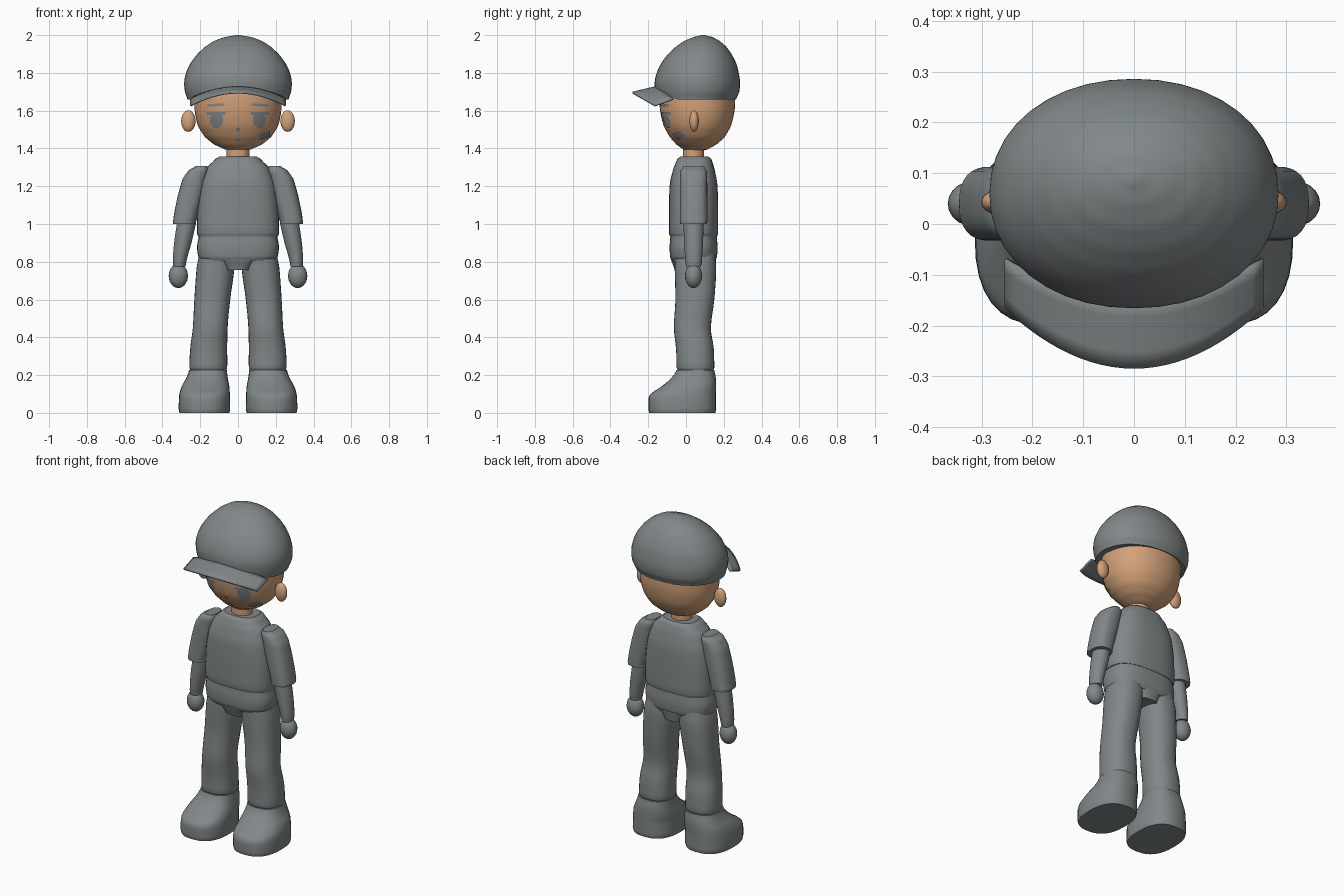
import bpy, bmesh, math
from mathutils import Vector
from mathutils.bvhtree import BVHTree

cube = bpy.data.objects.get("Cube")
if cube:
    bpy.data.objects.remove(cube, do_unlink=True)


def material(name, rgb):
    m = bpy.data.materials.new(name)
    m.use_nodes = True
    m.diffuse_color = (*rgb, 1)
    m.node_tree.nodes["Principled BSDF"].inputs["Base Color"].default_value = (*rgb, 1)
    return m


GRAY = material("slate gray", (0.22, 0.245, 0.25))
SKIN = material("warm skin", (0.65, 0.36, 0.19))


def finish(bm, name, mat, angle=40):
    bmesh.ops.recalc_face_normals(bm, faces=bm.faces)
    mesh = bpy.data.meshes.new(name)
    bm.to_mesh(mesh)
    bm.free()
    mesh.materials.append(mat)
    ob = bpy.data.objects.new(name, mesh)
    bpy.context.collection.objects.link(ob)
    bpy.ops.object.select_all(action="DESELECT")
    ob.select_set(True)
    bpy.context.view_layer.objects.active = ob
    bpy.ops.object.shade_smooth_by_angle(angle=math.radians(angle))
    return ob


def spline(a, b, c, d, t):
    """Smooth step from b to c that never overshoots."""
    v = b + 0.5 * t * (c - a + t * (2*a - 5*b + 4*c - d + t * (3*(b - c) + d - a)))
    return min(max(v, min(b, c)), max(b, c))


def loft(name, keys, mat, power=2.0, sides=32, steps=4, side=1, rim=None):
    """Stack rounded rings; keys are (z, centre x, centre y, radius x, radius y)."""
    rows = []
    for i in range(len(keys) - 1):
        a, b, c, d = keys[max(i - 1, 0)], keys[i], keys[i + 1], keys[min(i + 2, len(keys) - 1)]
        for s in range(steps):
            t = s / steps
            rows.append([b[0] + (c[0] - b[0]) * t]
                        + [spline(a[k], b[k], c[k], d[k], t) for k in range(1, 5)])
    rows.append(keys[-1])
    bm = bmesh.new()
    rings = []
    for z, cx, cy, rx, ry in rows:
        ring = []
        for n in range(sides):
            a = math.tau * n / sides
            co, si = math.cos(a), math.sin(a)
            x = rx * math.copysign(abs(co) ** (2 / power), co)
            y = ry * math.copysign(abs(si) ** (2 / power), si)
            p = Vector((side * (cx + x), cy + y, z))
            ring.append(bm.verts.new(rim(p) if rim else p))
        rings.append(ring)
    for lo, hi in zip(rings, rings[1:]):
        for n in range(sides):
            m = (n + 1) % sides
            bm.faces.new((lo[n], lo[m], hi[m], hi[n]))
    bm.faces.new(rings[0])
    bm.faces.new(rings[-1])
    return finish(bm, name, mat)


def ellipsoid(name, centre, radii, mat):
    bm = bmesh.new()
    bmesh.ops.create_uvsphere(bm, u_segments=20, v_segments=14, radius=1)
    bmesh.ops.scale(bm, vec=radii, verts=bm.verts)
    bmesh.ops.translate(bm, vec=centre, verts=bm.verts)
    return finish(bm, name, mat, 80)


# Head and neck
head = loft("head", [
    (1.385, 0, 0.05, 0.03, 0.03), (1.395, 0, 0.05, 0.07, 0.065),
    (1.42, 0, 0.055, 0.125, 0.105), (1.46, 0, 0.06, 0.175, 0.145),
    (1.52, 0, 0.06, 0.212, 0.178), (1.6, 0, 0.06, 0.229, 0.197),
    (1.68, 0, 0.06, 0.228, 0.2), (1.78, 0, 0.06, 0.2, 0.18)], SKIN, 2.1, 40)
loft("neck", [(1.33, 0, 0.04, 0.06, 0.056), (1.42, 0, 0.04, 0.06, 0.056)], SKIN)


# Cap, with its lower edge raised over the forehead
def forehead(p):
    if p.y < -0.03:
        p.z = max(p.z, 1.66 + 0.05 * max(0, 1 - (p.x / 0.24) ** 2))
    return p


loft("cap", [
    (1.66, 0, 0.055, 0.268, 0.21), (1.7, 0, 0.06, 0.281, 0.222),
    (1.75, 0, 0.06, 0.285, 0.226), (1.8, 0, 0.062, 0.275, 0.217),
    (1.85, 0, 0.067, 0.252, 0.199), (1.9, 0, 0.073, 0.215, 0.168),
    (1.94, 0, 0.08, 0.172, 0.132), (1.97, 0, 0.085, 0.125, 0.092),
    (1.99, 0, 0.09, 0.07, 0.05), (2.0, 0, 0.09, 0.012, 0.01)],
    GRAY, 2.1, 40, rim=forehead)

# Curved cap brim
bm = bmesh.new()
grid = []
for i in range(25):
    t = i / 12 - 1
    inner = Vector((t * 0.255, -0.15 + 0.08 * t * t, 1.732 - 0.067 * t * t))
    outer = Vector((t * 0.255, -0.285 + 0.118 * t * t, 1.7 - 0.07 * t * t))
    grid.append([bm.verts.new(inner.lerp(outer, j / 4)) for j in range(5)])
for a, b in zip(grid, grid[1:]):
    for j in range(4):
        bm.faces.new((a[j], a[j + 1], b[j + 1], b[j]))
brim = finish(bm, "cap_brim", GRAY)
solid = brim.modifiers.new("thickness", "SOLIDIFY")
solid.thickness = 0.01

# Face details: thin patches laid on the head surface
head_tree = BVHTree.FromObject(head, bpy.context.evaluated_depsgraph_get())


def patch(name, cx, cz, w, h, tilt=0.0, round_=False, n=6):
    bm = bmesh.new()
    rows = []
    for i in range(n + 1):
        row = []
        for j in range(n + 1):
            u, v = 2 * i / n - 1, 2 * j / n - 1
            if round_:
                u, v = u * math.sqrt(1 - v * v / 2), v * math.sqrt(1 - u * u / 2)
            x = cx + u * w / 2
            z = cz + v * h / 2 + tilt * u * w / 2
            hit, normal, _, _ = head_tree.ray_cast(Vector((x, -1, z)), Vector((0, 1, 0)))
            row.append(bm.verts.new(hit + normal * 0.004))
        rows.append(row)
    for a, b in zip(rows, rows[1:]):
        for j in range(n):
            bm.faces.new((a[j], b[j], b[j + 1], a[j + 1]))
    return finish(bm, name, GRAY)


patch("cheek_patch", 0.14, 1.472, 0.055, 0.03, 0.35)
patch("nose_mark", 0, 1.503, 0.022, 0.02, round_=True)
patch("mouth", 0, 1.447, 0.035, 0.005)

# Torso, hips and crotch
loft("shirt", [
    (0.935, 0, 0.04, 0.212, 0.125), (0.95, 0, 0.04, 0.217, 0.13),
    (1.1, 0, 0.04, 0.213, 0.13), (1.22, 0, 0.04, 0.195, 0.125),
    (1.3, 0, 0.042, 0.163, 0.107), (1.345, 0, 0.044, 0.12, 0.09),
    (1.357, 0, 0.044, 0.1, 0.075)], GRAY, 2.7)
loft("hips", [
    (0.805, 0, 0.04, 0.197, 0.115), (0.825, 0, 0.04, 0.21, 0.124),
    (0.88, 0, 0.04, 0.217, 0.127), (0.945, 0, 0.04, 0.206, 0.122)], GRAY, 2.7)
loft("crotch", [
    (0.757, 0, 0.045, 0.07, 0.105), (0.815, 0, 0.04, 0.103, 0.12)], GRAY, 3)

# Mirrored parts
for label, s in (("left", 1), ("right", -1)):
    loft(label + "_sleeve", [
        (1.0, 0.283, 0.04, 0.061, 0.072), (1.02, 0.281, 0.04, 0.062, 0.073),
        (1.15, 0.252, 0.04, 0.067, 0.073), (1.24, 0.229, 0.04, 0.064, 0.072),
        (1.285, 0.208, 0.04, 0.053, 0.068), (1.307, 0.194, 0.04, 0.032, 0.055)],
        GRAY, 2.5, side=s)
    loft(label + "_forearm", [
        (0.775, 0.31, 0.04, 0.033, 0.04), (0.8, 0.309, 0.04, 0.036, 0.044),
        (0.9, 0.292, 0.04, 0.046, 0.05), (1.03, 0.27, 0.04, 0.051, 0.054)],
        GRAY, side=s)
    ellipsoid(label + "_hand", (s * 0.316, 0.04, 0.725), (0.051, 0.045, 0.064), GRAY)
    ellipsoid(label + "_ear", (s * 0.263, 0.043, 1.545), (0.038, 0.025, 0.057), SKIN)
    loft(label + "_leg", [
        (0.222, 0.157, 0.05, 0.094, 0.092), (0.24, 0.157, 0.05, 0.1, 0.1),
        (0.34, 0.155, 0.047, 0.098, 0.1), (0.45, 0.147, 0.034, 0.092, 0.098),
        (0.6, 0.136, 0.047, 0.095, 0.103), (0.77, 0.119, 0.05, 0.1, 0.11),
        (0.87, 0.108, 0.045, 0.092, 0.105)], GRAY, 2.3, side=s)
    loft(label + "_shoe", [
        (0.0, 0.178, -0.02, 0.132, 0.175), (0.02, 0.178, -0.02, 0.136, 0.179),
        (0.095, 0.177, -0.017, 0.134, 0.176), (0.14, 0.172, 0.015, 0.126, 0.145),
        (0.185, 0.164, 0.04, 0.11, 0.118), (0.228, 0.159, 0.05, 0.1, 0.1)],
        GRAY, 2.5, side=s)
    patch(label + "_eye", s * 0.112, 1.55, 0.07, 0.08, round_=True)
    patch(label + "_eyelid", s * 0.115, 1.585, 0.1, 0.015)
    patch(label + "_brow", s * 0.115, 1.63, 0.09, 0.014, -0.05 * s)
